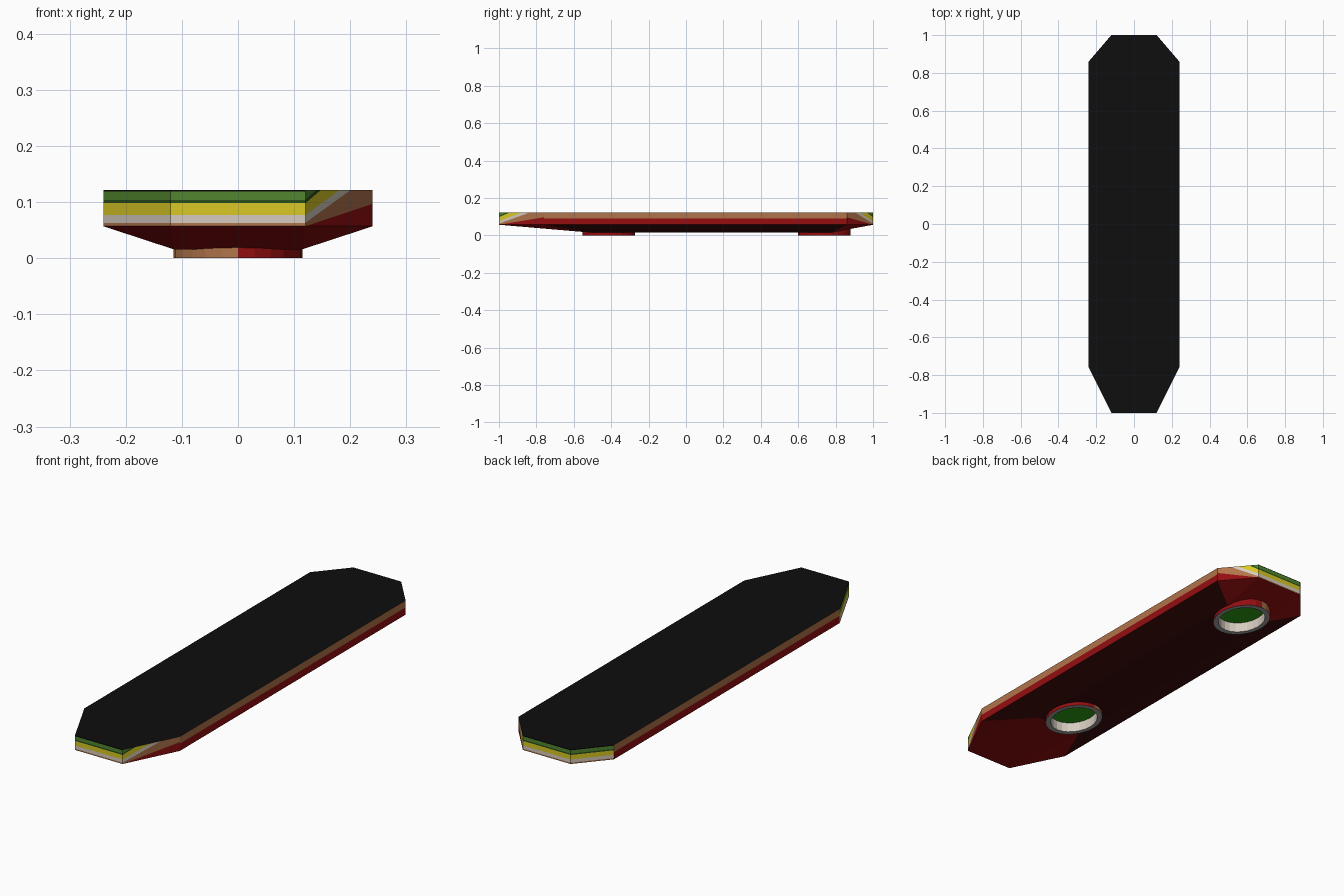
import bpy, bmesh, math
from mathutils import Vector

if "Cube" in bpy.data.objects:
    bpy.data.objects.remove(bpy.data.objects["Cube"])

# Colours, given as screen values and converted to linear
def linear(v):
    v /= 255
    return v / 12.92 if v < 0.04045 else ((v + 0.055) / 1.055) ** 2.4

COLOURS = {
    "black": (14, 14, 14), "green": (82, 134, 46), "dark green": (40, 78, 24),
    "yellow": (218, 200, 36), "off white": (214, 204, 192), "wood brown": (176, 116, 74),
    "red": (148, 14, 16), "maroon": (58, 10, 10), "bright green": (46, 160, 18),
    "grey": (165, 163, 162),
}
NAMES = list(COLOURS)
MATS = []
for n, c in COLOURS.items():
    m = bpy.data.materials.new(n)
    m.diffuse_color = [linear(v) for v in c] + [1]
    m.use_nodes = True
    m.node_tree.nodes["Principled BSDF"].inputs["Base Color"].default_value = m.diffuse_color
    MATS.append(m)
IDX = NAMES.index

def add_object(name, bm, coloured=True):
    me = bpy.data.meshes.new(name)
    bm.to_mesh(me)
    bm.free()
    if coloured:
        for m in MATS:
            me.materials.append(m)
    ob = bpy.data.objects.new(name, me)
    bpy.context.collection.objects.link(ob)
    return ob

TOP, EDGE, BASE = 0.122, 0.057, 0.016

# Wall stripes: (height at wall start, height at wall end, colour above it)
LEVEL = [(.057, "wood brown"), (.063, "off white"), (.077, "yellow"),
         (.098, "dark green"), (.104, "green"), (.119, "black")]
STRIPES = {
    "end": [(z, z, c) for z, c in LEVEL],
    "side": [(.09, .09, "wood brown")],
    "slant": [(z, e, c) for (z, c), e in zip(LEVEL[:5], (.097, .15, .165, .2, .21))],
}

def wall_kind(f):
    if abs(f.normal.z) > 0.01:
        return None
    c = f.calc_center_median()
    if abs(c.x) > 0.239:
        return "side"
    return "slant" if c.x > 0.1201 else "end"

# Deck: clipped plank with a bevelled underside
bm = bmesh.new()
for s in (-1, 1):
    for x, y in ((.12, -1), (.24, -.76), (.24, .86), (.12, 1)):
        for z in (TOP, EDGE):
            bm.verts.new((s * x, y, z))
    for y in (-.52, .78):
        bm.verts.new((s * .115, y, BASE))
bmesh.ops.convex_hull(bm, input=bm.verts[:])
bmesh.ops.dissolve_limit(bm, angle_limit=0.002, verts=bm.verts[:], edges=bm.edges[:])
bmesh.ops.recalc_face_normals(bm, faces=bm.faces[:])
bm.normal_update()

# Cut the stripes into each wall
walls = [(wall_kind(f), f.normal.copy(), f.calc_center_median()) for f in bm.faces if wall_kind(f)]
for kind, normal, centre in walls:
    for z0, z1, _ in STRIPES[kind]:
        if z0 <= EDGE and z1 <= EDGE:
            continue
        along = Vector((-normal.y, normal.x, 0))
        start = Vector((centre.x, centre.y, z0))
        if kind == "slant":
            if along.x < 0:
                along = -along
            along *= 0.12 / along.x
            start = centre - along / 2
            start.z = z0
            along.z = z1 - z0
        faces = [f for f in bm.faces if f.normal.dot(normal) > 0.9999]
        geom = set(faces)
        for f in faces:
            geom.update(f.edges)
            geom.update(f.verts)
        bmesh.ops.bisect_plane(bm, geom=list(geom), dist=1e-6, plane_co=start,
                               plane_no=along.cross(normal).normalized())
        bm.normal_update()

# Colour the deck faces by direction and stripe
for f in bm.faces:
    kind = wall_kind(f)
    c = f.calc_center_median()
    if kind:
        colour = "red"
        t = (c.x - .12) / .12
        for z0, z1, above in STRIPES[kind]:
            if c.z > z0 + (z1 - z0) * t:
                colour = above
    elif f.normal.z > 0:
        colour = "black"
    else:
        colour = "red" if abs(f.normal.y) > 0.01 else "maroon"
    f.material_index = IDX(colour)
deck = add_object("deck", bm)

# Underside pods: oval rings with a sunken glowing disc
RX, RY, SIDES, DEEP = .115, .14, 24, .045

def oval(bm, scale, z, cy):
    return [bm.verts.new((RX * scale * math.cos(a), cy + RY * scale * math.sin(a), z))
            for a in (2 * math.pi * i / SIDES for i in range(SIDES))]

def bridge(bm, a, b):
    return [bm.faces.new((a[i], a[(i + 1) % SIDES], b[(i + 1) % SIDES], b[i]))
            for i in range(SIDES)]

for label, cy in (("front", -.413), ("rear", .74)):
    bm = bmesh.new()
    loops = [oval(bm, s, z, cy) for s, z in ((1, DEEP), (1, 0), (.82, 0), (.82, DEEP))]
    for f in bridge(bm, loops[1], loops[0]):
        f.material_index = IDX("red" if f.calc_center_median().x > 0 else "wood brown")
    for f in bridge(bm, loops[2], loops[1]):
        f.material_index = IDX("grey")
    for f in bridge(bm, loops[3], loops[2]):
        f.material_index = IDX("off white")
    bm.faces.new(loops[3][::-1]).material_index = IDX("bright green")
    add_object(label + "_pod", bm)

    # Hidden cutter that opens the deck for the pod
    bm = bmesh.new()
    low, high = oval(bm, .92, -.02, cy), oval(bm, .92, .06, cy)
    bridge(bm, low, high)
    bm.faces.new(low[::-1])
    bm.faces.new(high)
    cutter = add_object(label + "_pod_cutter", bm, False)
    cutter.hide_render = True
    cutter.display_type = 'WIRE'
    mod = deck.modifiers.new(label + "_hole", 'BOOLEAN')
    mod.operation = 'DIFFERENCE'
    mod.solver = 'EXACT'
    mod.object = cutter
